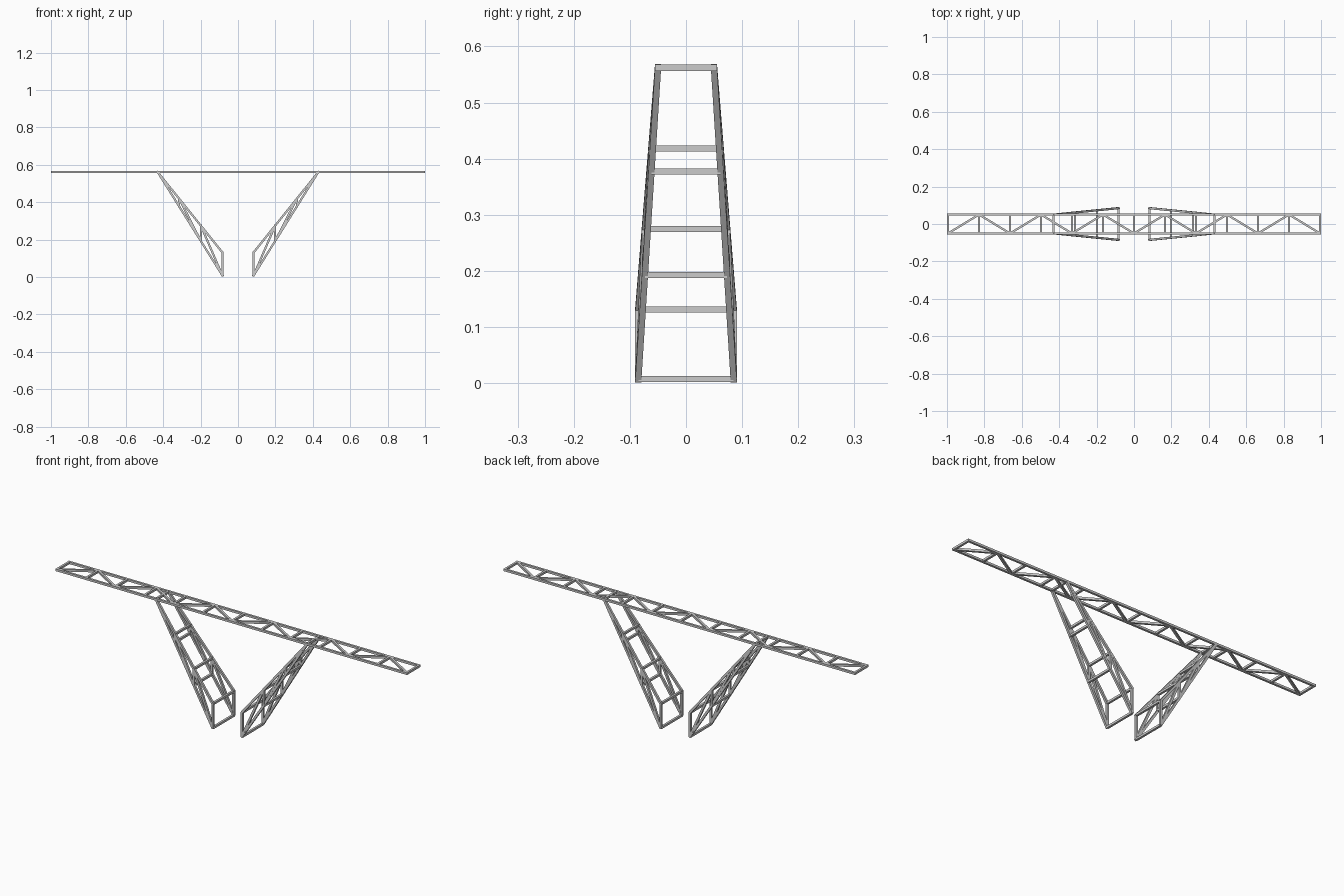
import bpy, bmesh
from mathutils import Vector, Matrix

if "Cube" in bpy.data.objects:
    bpy.data.objects.remove(bpy.data.objects["Cube"])

T = 0.011      # bar thickness
Z = 0.562      # height of the flat truss


def bar(bm, a, b, extend=0.0):
    """Square bar from a to b, sides kept upright."""
    a, b = Vector(a), Vector(b)
    d = (b - a).normalized()
    up = Vector((0, 1, 0)) if abs(d.z) > 0.4 else Vector((0, 0, 1))
    side = up.cross(d).normalized()
    up = d.cross(side)
    rot = Matrix((side, up, d)).transposed().to_4x4()
    size = Matrix.Diagonal((T, T, (b - a).length + 2 * extend, 1))
    bmesh.ops.create_cube(bm, size=1,
                          matrix=Matrix.Translation((a + b) / 2) @ rot @ size)


def finish(bm, name):
    me = bpy.data.meshes.new(name)
    bm.to_mesh(me)
    bm.free()
    ob = bpy.data.objects.new(name, me)
    bpy.context.collection.objects.link(ob)
    return ob


# Flat horizontal truss: two chords, posts and a zigzag web
bm = bmesh.new()
L, W, N = 0.9945, 0.05, 12
for y in (-W, W):
    bar(bm, (-L, y, Z), (L, y, Z), T / 2)
xs = [-L + 2 * L * i / N for i in range(N + 1)]
for i, x in enumerate(xs):
    bar(bm, (x, -W, Z), (x, W, Z))
    if i < N:
        s = -1 if i % 2 == 0 else 1
        bar(bm, (x, s * W, Z), (xs[i + 1], -s * W, Z))
finish(bm, "top_truss")


# Tapered legs leaning outward, three bays each
def leg(sx, name):
    bm = bmesh.new()
    foot, head, yb, yt = 0.083, 0.43, 0.085, 0.05

    def pt(t, z0, sy):
        return Vector((sx * (foot + (head - foot) * t),
                       sy * (yb + (yt - yb) * t), z0 + (Z - z0) * t))

    lo, hi = 0.0075, 0.131
    for sy in (-1, 1):
        for z0 in (lo, hi):
            bar(bm, pt(0, z0, sy), pt(1, z0, sy), 0.004)
        for k in range(3):
            bar(bm, pt(k / 3, lo, sy), pt(k / 3, hi, sy))
            if k < 2:
                bar(bm, pt(k / 3, lo, sy), pt((k + 1) / 3, hi, sy))
    # cross rungs between the two sides
    for k in range(3):
        for z0 in (lo, hi):
            bar(bm, pt(k / 3, z0, -1), pt(k / 3, z0, 1))
    bar(bm, pt(1, lo, -1), pt(1, lo, 1))
    finish(bm, name)


leg(1, "right_leg")
leg(-1, "left_leg")
